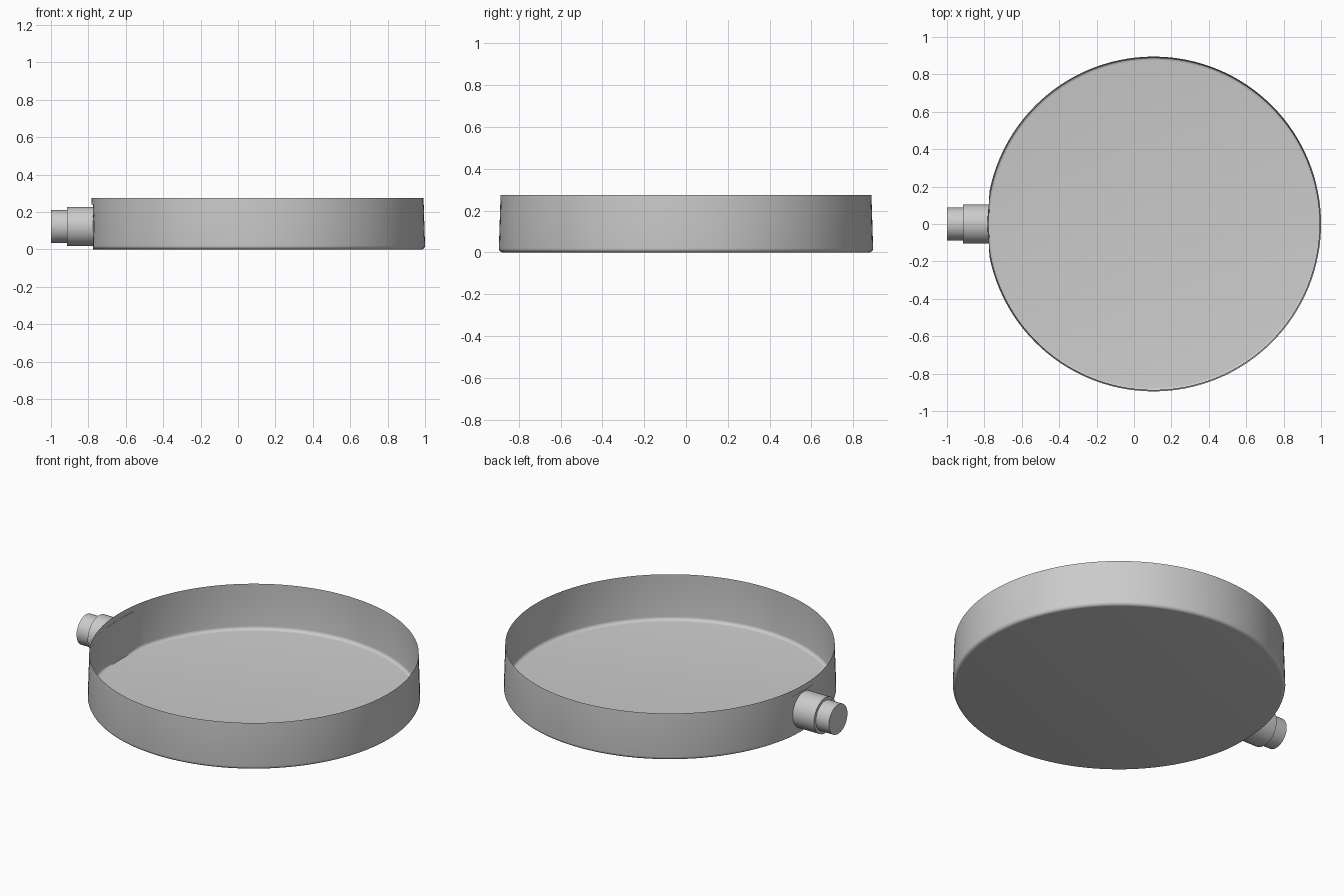
import bpy, math

if "Cube" in bpy.data.objects:
    bpy.data.objects.remove(bpy.data.objects["Cube"])

def lathe(name, profile, segs, place, cap_start=True, cap_end=False):
    """Revolve (radius, height) rows; place(r, angle, h, row) gives each point."""
    verts, faces = [], []
    for row, (r, h) in enumerate(profile):
        for i in range(segs):
            verts.append(place(r, 2 * math.pi * i / segs, h, row))
    for row in range(len(profile) - 1):
        for i in range(segs):
            j = (i + 1) % segs
            a, b = row * segs, (row + 1) * segs
            faces.append((a + i, a + j, b + j, b + i))
    if cap_start:
        faces.append(tuple(reversed(range(segs))))
    if cap_end:
        faces.append(tuple(range((len(profile) - 1) * segs, len(profile) * segs)))
    mesh = bpy.data.meshes.new(name)
    mesh.from_pydata(verts, [], faces)
    obj = bpy.data.objects.new(name, mesh)
    bpy.context.collection.objects.link(obj)
    bpy.ops.object.select_all(action='DESELECT')
    obj.select_set(True)
    bpy.context.view_layer.objects.active = obj
    bpy.ops.object.shade_smooth_by_angle(angle=math.radians(35))
    return obj

# Shallow thin-walled tray with rounded floor edge and a flat seat for the connector
CX, FLAT_X, FLAT_TOP = 0.105, -0.775, 0.24
fillet = 0.02
tray = [(0.895 - fillet + fillet * math.sin(t), fillet - fillet * math.cos(t))
        for t in (math.pi / 2 * k / 5 for k in range(6))]
tray += [(0.888, FLAT_TOP), (0.888, FLAT_TOP + 0.0005), (0.887, 0.275)]

def place_tray(r, a, h, row):
    x = CX + r * math.cos(a)
    if h <= FLAT_TOP:
        x = max(x, FLAT_X)
    return (x, r * math.sin(a), h)

lathe("tray", tray, 128, place_tray)

# Stepped round connector on the left, axis along x
def place_connector(r, a, h, row):
    return (h, -r * math.sin(a), 0.123 + r * math.cos(a))

lathe("connector_collar", [(0.105, -0.915), (0.105, FLAT_X)], 40, place_connector)
lathe("connector_tip", [(0.0875, -1.0), (0.0875, -0.915)], 40, place_connector)
